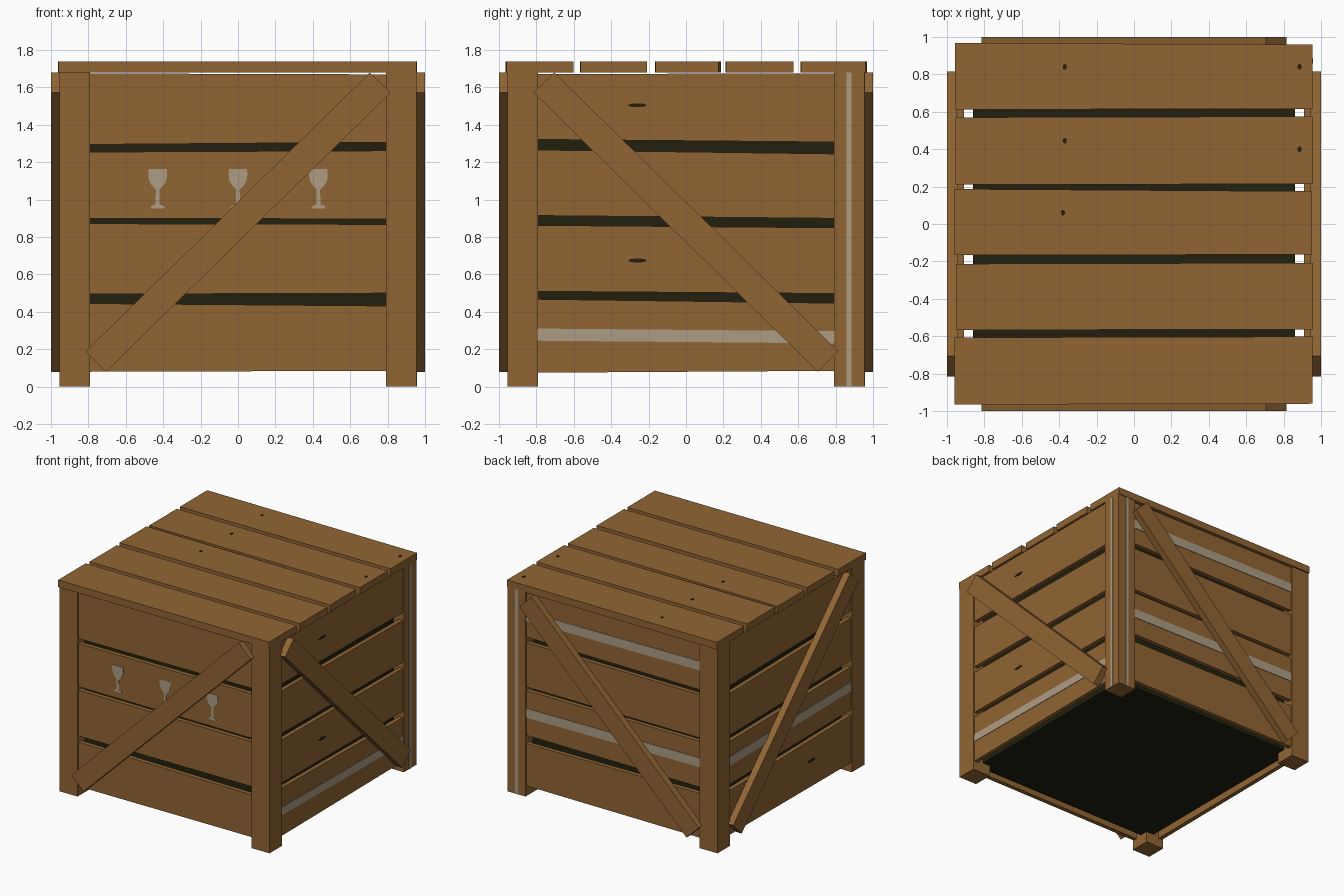
import bpy, bmesh, math
from mathutils import Vector

if "Cube" in bpy.data.objects:
    bpy.data.objects.remove(bpy.data.objects["Cube"])


def material(name, rgb):
    m = bpy.data.materials.new(name)
    m.diffuse_color = (*rgb, 1.0)
    m.use_nodes = True
    m.node_tree.nodes["Principled BSDF"].inputs["Base Color"].default_value = m.diffuse_color
    return m


WOOD = material("brown wood", (0.283, 0.130, 0.034))
PAINT = material("pale paint", (0.413, 0.337, 0.235))
DARK = material("dark interior", (0.015, 0.0144, 0.0048))

# each side maps (along, height, distance outwards) to world space
SIDES = {
    "front": lambda u, v, d: (u, -d, v),
    "back": lambda u, v, d: (u, d, v),
    "right": lambda u, v, d: (d, u, v),
    "left": lambda u, v, d: (-d, u, v),
    "lid": lambda u, v, d: (u, v, d),
}


def prism(name, side, outline, d0, d1, mat):
    """Extrude a flat outline on one side of the crate from depth d0 to d1."""
    place = SIDES[side]
    bm = bmesh.new()
    lo = [bm.verts.new(place(u, v, d0)) for u, v in outline]
    hi = [bm.verts.new(place(u, v, d1)) for u, v in outline]
    bm.faces.new(lo)
    bm.faces.new(hi)
    n = len(lo)
    for i in range(n):
        j = (i + 1) % n
        bm.faces.new((lo[i], lo[j], hi[j], hi[i]))
    bmesh.ops.recalc_face_normals(bm, faces=bm.faces)
    mesh = bpy.data.meshes.new(name)
    bm.to_mesh(mesh)
    bm.free()
    mesh.materials.append(mat)
    ob = bpy.data.objects.new(name, mesh)
    bpy.context.collection.objects.link(ob)
    return ob


def rect(u0, u1, v0, v1):
    return [(u0, v0), (u1, v0), (u1, v1), (u0, v1)]


def ellipse(u, v, ru, rv, n=10):
    return [(u + ru * math.cos(i * math.tau / n), v + rv * math.sin(i * math.tau / n))
            for i in range(n)]


# dark inner box
prism("inner_box", "lid", rect(-0.86, 0.86, -0.86, 0.86), 0.09, 1.66, DARK)

# corner posts
for sx in (-1, 1):
    for sy in (-1, 1):
        name = f"{'right' if sx > 0 else 'left'}_{'back' if sy > 0 else 'front'}_post"
        prism(name, "lid", rect(sx * 0.79, sx * 0.955, sy * 0.79, sy * 0.955),
              0.0, 1.68, WOOD)

# wall planks: (bottom left, bottom right, top left, top right) heights
FRONT = [(0.08, 0.085, 0.445, 0.432), (0.495, 0.50, 0.872, 0.868),
         (0.90, 0.897, 1.255, 1.262), (1.295, 1.307, 1.675, 1.67)]
RIGHT = [(0.075, 0.085, 0.468, 0.447), (0.51, 0.498, 0.863, 0.850),
         (0.915, 0.90, 1.266, 1.245), (1.322, 1.308, 1.672, 1.675)]
for side, planks in (("front", FRONT), ("back", FRONT), ("right", RIGHT), ("left", RIGHT)):
    for i, (b0, b1, t0, t1) in enumerate(planks):
        prism(f"{side}_plank_{i + 1}", side,
              [(-0.80, b0), (0.80, b1), (0.80, t1), (-0.80, t0)], 0.91, 0.945, WOOD)

# diagonal braces, rising to +x on front and back, to -y on the sides
for side, s in (("front", 1), ("back", 1), ("right", -1), ("left", -1)):
    pts = [(-0.815, 0.188), (-0.705, 0.08), (0.815, 1.572), (0.705, 1.68)]
    prism(f"{side}_brace", side, [(s * u, v) for u, v in pts], 0.945, 1.0, WOOD)

# lid planks with slightly uneven ends and edges
LID = [(-0.96, -0.965, -0.607, -0.602, 0.955), (-0.953, -0.567, -0.213, -0.208, 0.957),
       (-0.962, -0.167, 0.187, 0.175, 0.952), (-0.955, 0.21, 0.57, 0.575, 0.958),
       (-0.957, 0.612, 0.967, 0.96, 0.955)]
for i, (x0, y0, y1, y1b, x1) in enumerate(LID):
    prism(f"lid_plank_{i + 1}", "lid", [(x0, y0), (x1, y0 + 0.004), (x1, y1b), (x0, y1)],
          1.68, 1.738, WOOD)

# painted stripes on planks and the back right post
for side, v0, v1 in (("right", 0.24, 0.305), ("left", 0.66, 0.735),
                     ("back", 0.655, 0.73), ("back", 1.45, 1.525)):
    prism(f"{side}_plank_stripe", side,
          [(-0.79, v0 + 0.006), (0.79, v0 - 0.008), (0.79, v1 - 0.008), (-0.79, v1 + 0.006)],
          0.944, 0.949, PAINT)
for side in ("right", "back"):
    prism(f"{side}_post_stripe", side, rect(0.858, 0.885, 0.0, 1.68), 0.953, 0.958, PAINT)

# painted goblet symbols on the front
half = [(0.037, 0.953), (0.035, 0.965), (0.011, 0.975), (0.009, 1.055), (0.03, 1.075),
        (0.045, 1.10), (0.05, 1.13), (0.049, 1.165)]
for i, cx in enumerate((-0.43, 0.0, 0.43)):
    outline = [(cx + u, v) for u, v in half] + [(cx - u, v) for u, v in reversed(half)]
    prism(f"goblet_symbol_{i + 1}", "front", outline, 0.944, 0.948, PAINT)

# wood knots
for side, u, v in (("right", -0.26, 1.505), ("right", -0.26, 0.675), ("left", -0.28, 0.29)):
    prism(f"{side}_knot", side, ellipse(u, v, 0.05, 0.011), 0.944, 0.947, DARK)
for u, v in ((-0.37, 0.84), (-0.37, 0.445), (-0.38, 0.06), (0.885, 0.84), (0.885, 0.4)):
    prism("lid_knot", "lid", ellipse(u, v, 0.011, 0.016), 1.737, 1.74, DARK)
